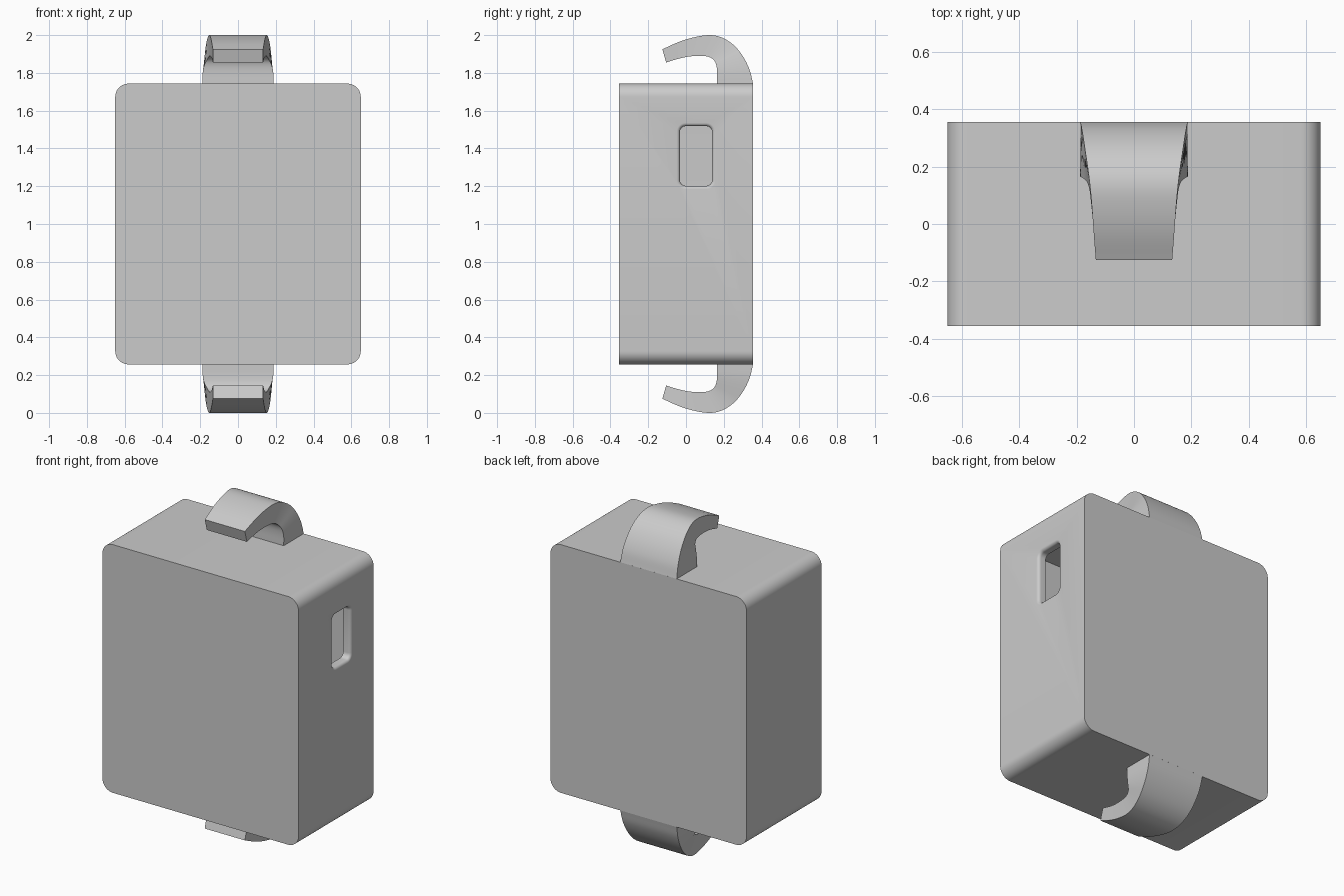
import bpy, bmesh, math
from mathutils import Vector

if "Cube" in bpy.data.objects:
    bpy.data.objects.remove(bpy.data.objects["Cube"])


def loft(name, rings, origin=(0, 0, 0)):
    """Closed solid skinned through rings of equal point count."""
    bm = bmesh.new()
    vs = [[bm.verts.new(Vector(p) - Vector(origin)) for p in r] for r in rings]
    n = len(rings[0])
    for a, b in zip(vs, vs[1:]):
        for i in range(n):
            j = (i + 1) % n
            bm.faces.new((a[i], a[j], b[j], b[i]))
    bm.faces.new(vs[0])
    bm.faces.new(vs[-1])
    bmesh.ops.recalc_face_normals(bm, faces=bm.faces)
    me = bpy.data.meshes.new(name)
    bm.to_mesh(me)
    bm.free()
    ob = bpy.data.objects.new(name, me)
    ob.location = origin
    bpy.context.collection.objects.link(ob)
    return ob


def rounded_rect(cu, cv, hu, hv, r, seg=10):
    pts = []
    for k, (su, sv) in enumerate([(1, 1), (-1, 1), (-1, -1), (1, -1)]):
        for i in range(seg + 1):
            a = math.pi / 2 * (k + i / seg)
            pts.append((cu + su * (hu - r) + r * math.cos(a),
                        cv + sv * (hv - r) + r * math.sin(a)))
    return pts


def activate(ob):
    bpy.ops.object.select_all(action='DESELECT')
    ob.select_set(True)
    bpy.context.view_layer.objects.active = ob


def apply_modifier(ob, kind, **settings):
    mod = ob.modifiers.new(kind.title(), kind)
    for key, value in settings.items():
        setattr(mod, key, value)
    activate(ob)
    bpy.ops.object.modifier_apply(modifier=mod.name)


def cut(ob, cutter):
    cutter.hide_render = True
    apply_modifier(ob, 'BOOLEAN', operation='DIFFERENCE', solver='EXACT', object=cutter)
    bpy.data.objects.remove(cutter)


def case_block(name, inset, r):
    outline = rounded_rect(0, 1.0, 0.65 - inset, 0.743 - inset, r)
    return loft(name, [[(x, y, z) for x, z in outline]
                       for y in (-0.355 + inset, 0.355 - inset)])


# Hollow case with rounded side edges
body = case_block("case", 0, 0.07)
cut(body, case_block("cavity_cutter", 0.05, 0.03))

# Side window with a rolled outer rim
FILLET = 0.018
steps = [(0.55, 0)]
for i in range(7):
    a = math.pi / 2 * i / 6
    steps.append((0.65 - FILLET + FILLET * math.sin(a), FILLET * (1 - math.cos(a))))
steps.append((0.70, FILLET))
cut(body, loft("window_cutter", [
    [(x, y, z) for y, z in rounded_rect(0.053, 1.36, 0.085 + g, 0.158 + g, 0.03 + g, 6)]
    for x, g in steps]))


# Strap hooks: stations of outer y, z, half width, then inner y, z, half width
stations = [
    (0.355, 1.742, 0.187, 0.165, 1.742, 0.187),
    (0.337, 1.815, 0.183, 0.165, 1.800, 0.187),
    (0.303, 1.885, 0.177, 0.160, 1.842, 0.178),
    (0.255, 1.945, 0.170, 0.147, 1.868, 0.164),
    (0.195, 1.985, 0.161, 0.120, 1.885, 0.155),
    (0.130, 2.000, 0.153, 0.080, 1.890, 0.150),
    (0.050, 1.990, 0.146, 0.020, 1.887, 0.144),
    (-0.035, 1.965, 0.140, -0.040, 1.875, 0.138),
    (-0.125, 1.925, 0.133, -0.105, 1.855, 0.133),
]


def smooth_path(points, sub=5):
    """Catmull-Rom subdivision of the stations."""
    p = [Vector(q) for q in points]
    p = [2 * p[0] - p[1]] + p + [2 * p[-1] - p[-2]]
    out = []
    for a, b, c, d in zip(p, p[1:], p[2:], p[3:]):
        for i in range(sub):
            t = i / sub
            out.append(0.5 * (2 * b + (c - a) * t + (2 * a - 5 * b + 4 * c - d) * t * t
                              + (3 * b - a - 3 * c + d) * t ** 3))
    return out + [p[-2]]


hooks = loft("strap_hooks", [
    [(-wo, yo, zo), (wo, yo, zo), (wi, yi, zi), (-wi, yi, zi)]
    for yo, zo, wo, yi, zi, wi in smooth_path(stations)], origin=(0, 0, 1))
apply_modifier(hooks, 'MIRROR', use_axis=(False, False, True), use_mirror_merge=False)

for ob in (body, hooks):
    activate(ob)
    bpy.ops.object.shade_smooth_by_angle()
